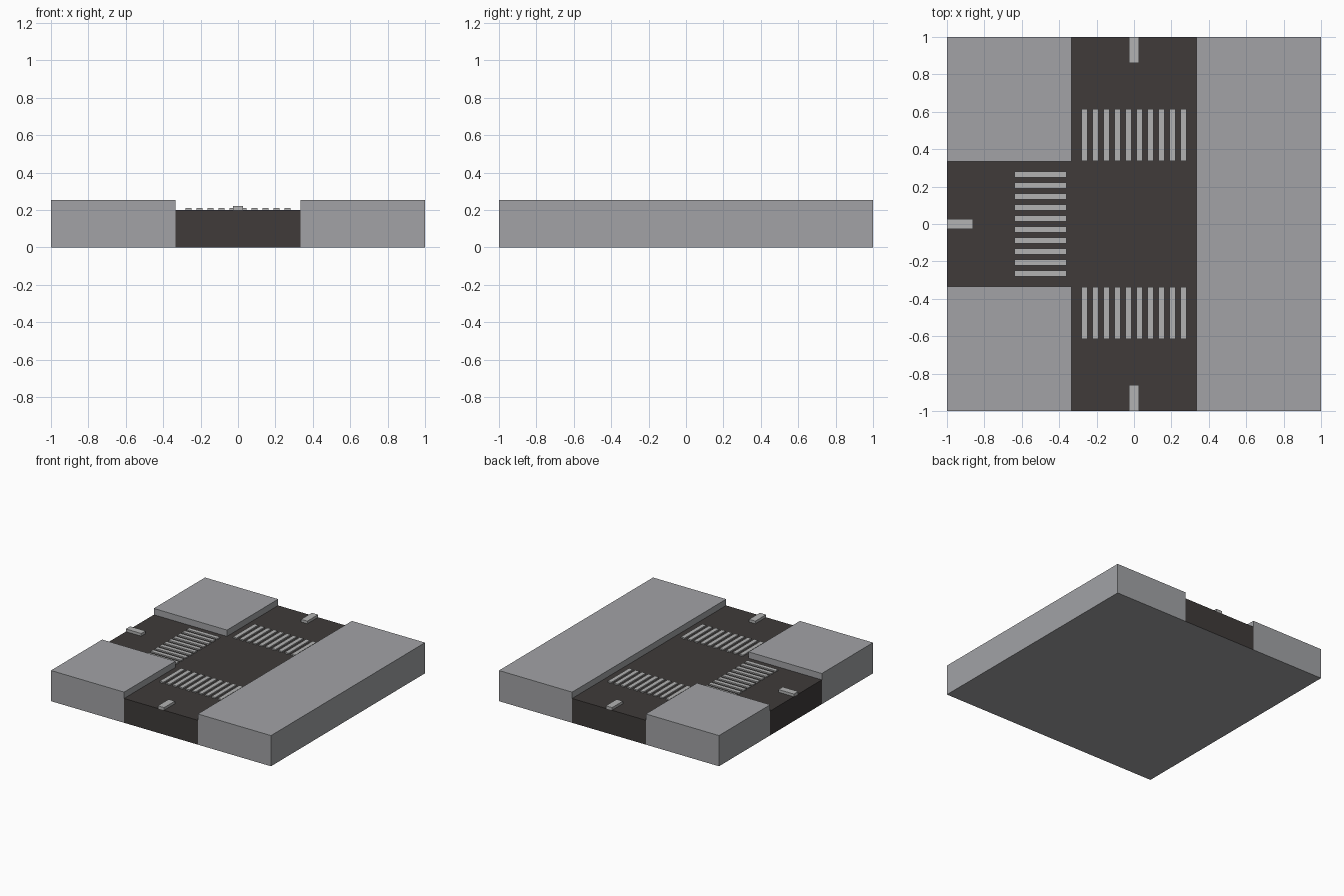
import bpy, bmesh
from mathutils import Matrix

if "Cube" in bpy.data.objects:
    bpy.data.objects.remove(bpy.data.objects["Cube"])

R = 0.335        # half width of the road
ROAD_Z = 0.20    # road surface height
WALK_Z = 0.252   # pavement height


def material(name, rgb):
    m = bpy.data.materials.new(name)
    m.diffuse_color = (*rgb, 1)
    m.use_nodes = True
    m.node_tree.nodes["Principled BSDF"].inputs["Base Color"].default_value = m.diffuse_color
    return m


PAVING = material("paving", (0.36, 0.365, 0.38))
ASPHALT = material("asphalt", (0.05, 0.044, 0.042))
PAINT = material("paint", (0.45, 0.45, 0.45))


def finish(name, bm, *mats):
    mesh = bpy.data.meshes.new(name)
    bm.to_mesh(mesh)
    bm.free()
    for m in mats:
        mesh.materials.append(m)
    obj = bpy.data.objects.new(name, mesh)
    bpy.context.collection.objects.link(obj)
    return obj


def add_box(bm, x0, x1, y0, y1, z0, z1):
    centre = Matrix.Translation(((x0 + x1) / 2, (y0 + y1) / 2, (z0 + z1) / 2))
    size = Matrix.Diagonal((x1 - x0, y1 - y0, z1 - z0, 1))
    bmesh.ops.create_cube(bm, size=1, matrix=centre @ size)


def box(name, x0, x1, y0, y1, z0, z1, mat):
    bm = bmesh.new()
    add_box(bm, x0, x1, y0, y1, z0, z1)
    return finish(name, bm, mat)


# Raised pavements: one long strip and two corner blocks
box("long_pavement", R, 1, -1, 1, 0, WALK_Z, PAVING)
box("back_corner_pavement", -1, -R, R, 1, 0, WALK_Z, PAVING)
box("front_corner_pavement", -1, -R, -1, -R, 0, WALK_Z, PAVING)

# T-shaped road bed, with a grey underside
bm = bmesh.new()
outline = [(-R, -1), (R, -1), (R, 1), (-R, 1), (-R, R), (-1, R), (-1, -R), (-R, -R)]
face = bm.faces.new([bm.verts.new((x, y, 0)) for x, y in outline])
ext = bmesh.ops.extrude_face_region(bm, geom=[face], use_keep_orig=True)
top = [v for v in ext["geom"] if isinstance(v, bmesh.types.BMVert)]
bmesh.ops.translate(bm, verts=top, vec=(0, 0, ROAD_Z))
bmesh.ops.recalc_face_normals(bm, faces=bm.faces)
for f in bm.faces:
    if f.normal.z < -0.5:
        f.material_index = 1
finish("road_bed", bm, ASPHALT, PAVING)


# Zebra crossing and centre dash for each arm, modelled on +y then turned
def arm_markings(name, turn, near):
    rot = Matrix.Rotation(turn * 1.5707963268, 4, 'Z')
    stripes = bmesh.new()
    for i in range(10):
        x = (i - 4.5) * 0.0588
        add_box(stripes, x - 0.017, x + 0.017, near, near + 0.279, ROAD_Z, 0.21)
    dash = bmesh.new()
    add_box(dash, -0.028, 0.028, 0.86, 1, ROAD_Z, 0.222)
    for part, bm in (("crossing", stripes), ("centre_dash", dash)):
        bm.transform(rot)
        finish(f"{name}_{part}", bm, PAINT)


arm_markings("back", 0, 0.337)
arm_markings("left", 1, 0.361)
arm_markings("front", 2, 0.336)
